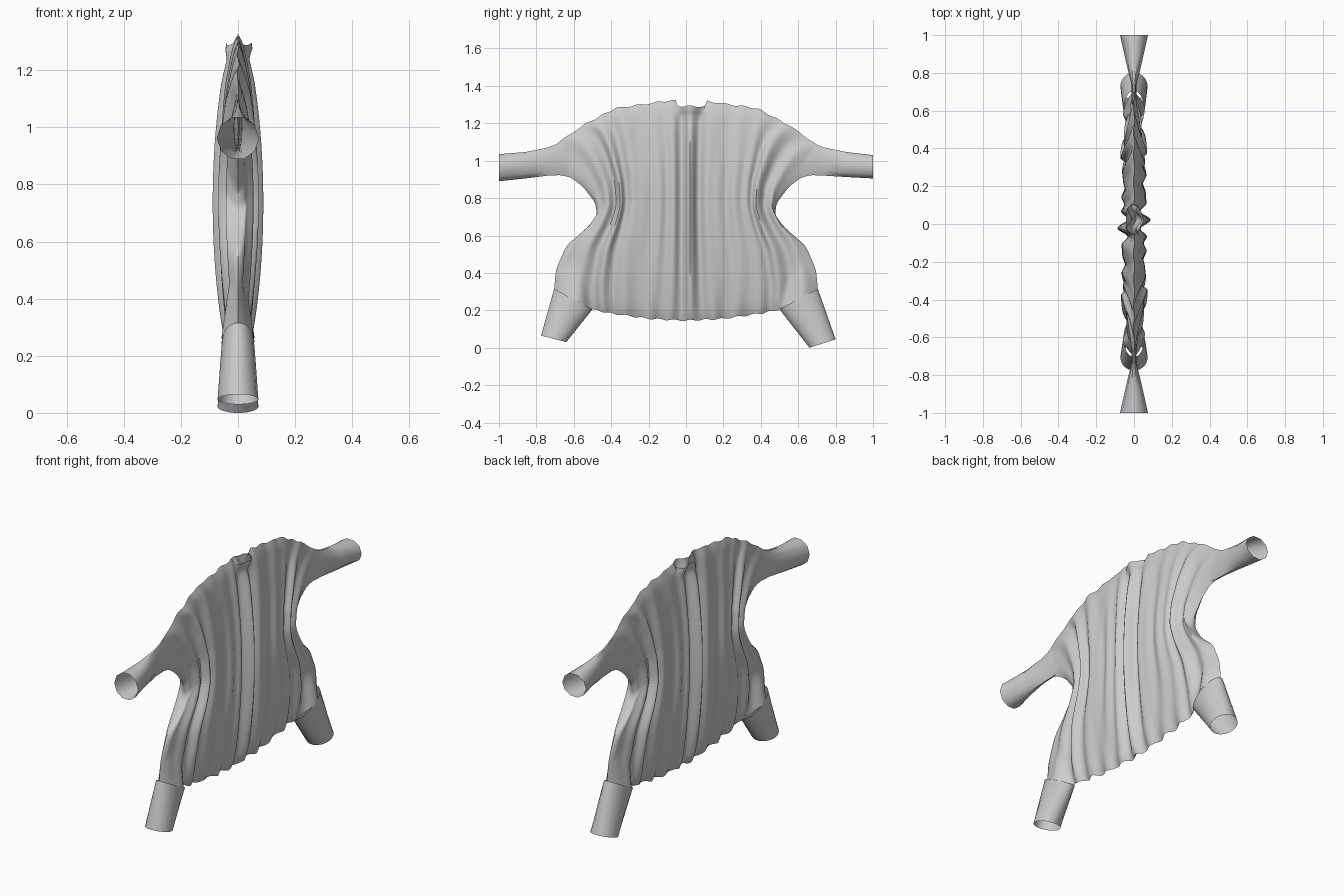
import bpy, bmesh, math

if "Cube" in bpy.data.objects:
    bpy.data.objects.remove(bpy.data.objects["Cube"])

# ---- helpers
def interp(table, t):
    for a, b in zip(table, table[1:]):
        if t <= b[0]:
            k = (t - a[0]) / (b[0] - a[0])
            return [p + (q - p) * k for p, q in zip(a[1:], b[1:])]
    return list(table[-1][1:])

def smooth_interp(table, t, r=0.025):
    pts = [interp(table, min(max(t + d * r, table[0][0]), table[-1][0])) for d in (-1, 0, 1)]
    return [sum(c) / 3 for c in zip(*pts)]

def finish(name, bm, angle=50):
    bmesh.ops.remove_doubles(bm, verts=bm.verts, dist=0.0005)
    me = bpy.data.meshes.new(name)
    bm.to_mesh(me)
    bm.free()
    ob = bpy.data.objects.new(name, me)
    bpy.context.collection.objects.link(ob)
    bpy.ops.object.select_all(action='DESELECT')
    ob.select_set(True)
    bpy.context.view_layer.objects.active = ob
    bpy.ops.object.shade_smooth_by_angle(angle=math.radians(angle))
    return ob

# ---- outline of the body, as (u, y, z) along hem and shoulders, (v, y, z) along the side
HEM = [(0, 0, .145), (.3, .2, .155), (.6, .41, .185), (.75, .5, .205), (1, .705, .31)]
SHOULDER = [(0, 0, 1.325), (.15, .1, 1.32), (.5, .38, 1.28), (.75, .55, 1.19),
            (.9, .70, 1.085), (1, .735, .93)]
SIDE = [(0, .705, .31), (.13, .695, .42), (.28, .64, .545), (.42, .53, .64), (.52, .475, .705),
        (.65, .485, .775), (.8, .55, .86), (.92, .62, .915), (1, .735, .93)]

def body_point(u, v, side):
    s, a = (1 if u >= 0 else -1), abs(u)
    b, t = interp(HEM, a), interp(SHOULDER, a)
    e = smooth_interp(SIDE, v) if 0 < v < 1 else interp(SIDE, v)
    w = a ** 1.6
    y, z = [(1 - v) * p + v * q + w * (ed - (1 - v) * p1 - v * q1)
            for p, q, ed, p1, q1 in zip(b, t, e, HEM[-1][1:], SHOULDER[-1][1:])]
    y *= s
    # pillow thickness pinched at the seams
    puff = max(0, math.sin(math.pi * v)) ** .6 * max(0, 1 - a ** 5) ** .6
    h = .058 * puff
    # leg openings
    if a > .75:
        leg = .055 * math.sin(math.pi * (a - .75) / .25) * max(0, 1 - 3 * v)
        h = max(h, leg)
    # pleats running top to bottom
    fade = max(0, 1 - a ** 6)
    k = side * u
    fold = math.sin(44 * k + .8 * math.sin(7 * k)) * .6 + math.sin(27 * k + 1) * .4
    shift = .012 * math.sin(36 * u) * fade * min(1, (1 - v) * 5 + .3)
    h += .02 * fold * puff * fade
    # scalloped edges
    z += .004 * math.sin(50 * u) * fade * (abs(2 * v - 1) ** 6)
    # neck opening
    n = (y - .025) / .075
    if abs(n) < 1:
        up = max(0, (v - .93) / .07)
        h += .045 * math.sqrt(1 - n * n) * up
        z -= .032 * up
    return (shift + side * h, y, z)

# ---- pleated body: two sheets sewn round the edge
bm = bmesh.new()
NU, NV = 120, 40
for side in (-1, 1):
    g = [[bm.verts.new(body_point(2 * i / NU - 1, j / NV, side)) for j in range(NV + 1)]
         for i in range(NU + 1)]
    for i in range(NU):
        for j in range(NV):
            q = [g[i][j], g[i + 1][j], g[i + 1][j + 1], g[i][j + 1]]
            bm.faces.new(q if side > 0 else q[::-1])
finish("pleated_body", bm)

# ---- open tubes: flat where they join the body, round at the end
def tube(name, rings, n):
    bm = bmesh.new()
    loops = []
    for (y0, z0), (y1, z1), hx in rings:
        loop = []
        for i in range(n):
            a = 2 * math.pi * (i + .5) / n
            k = .5 + .5 * math.cos(a) / math.cos(math.pi / n)
            loop.append(bm.verts.new((hx * math.sin(a), y0 + (y1 - y0) * k, z0 + (z1 - z0) * k)))
        loops.append(loop)
    for A, B in zip(loops, loops[1:]):
        for i in range(n):
            bm.faces.new((A[i], A[(i + 1) % n], B[(i + 1) % n], B[i]))
    bmesh.ops.recalc_face_normals(bm, faces=bm.faces)
    finish(name, bm)

for s, label in ((-1, "left"), (1, "right")):
    lo, hi = (.89, 1.035) if s < 0 else (.905, 1.03)
    tube(label + "_arm", [((s * .62, .925), (s * .66, 1.10), .012),
                          ((s * .74, .92), (s * .74, 1.07), .014),
                          ((s * .86, .5 * (.92 + lo)), (s * .86, 1.046), .043),
                          ((s, lo), (s, hi), .074)], 10)
    outer, inner = ((-.775, .065), (-.64, .03)) if s < 0 else ((.8, .045), (.66, 0))
    mid = lambda p, q, k: (p[0] + (q[0] - p[0]) * k, p[1] + (q[1] - p[1]) * k)
    jo, ji = (s * .705, .315), (s * .5, .205)
    tube(label + "_leg", [(jo, ji, .055),
                          (mid(jo, outer, .35), mid(ji, inner, .4), .062),
                          (outer, inner, .072)], 20)
